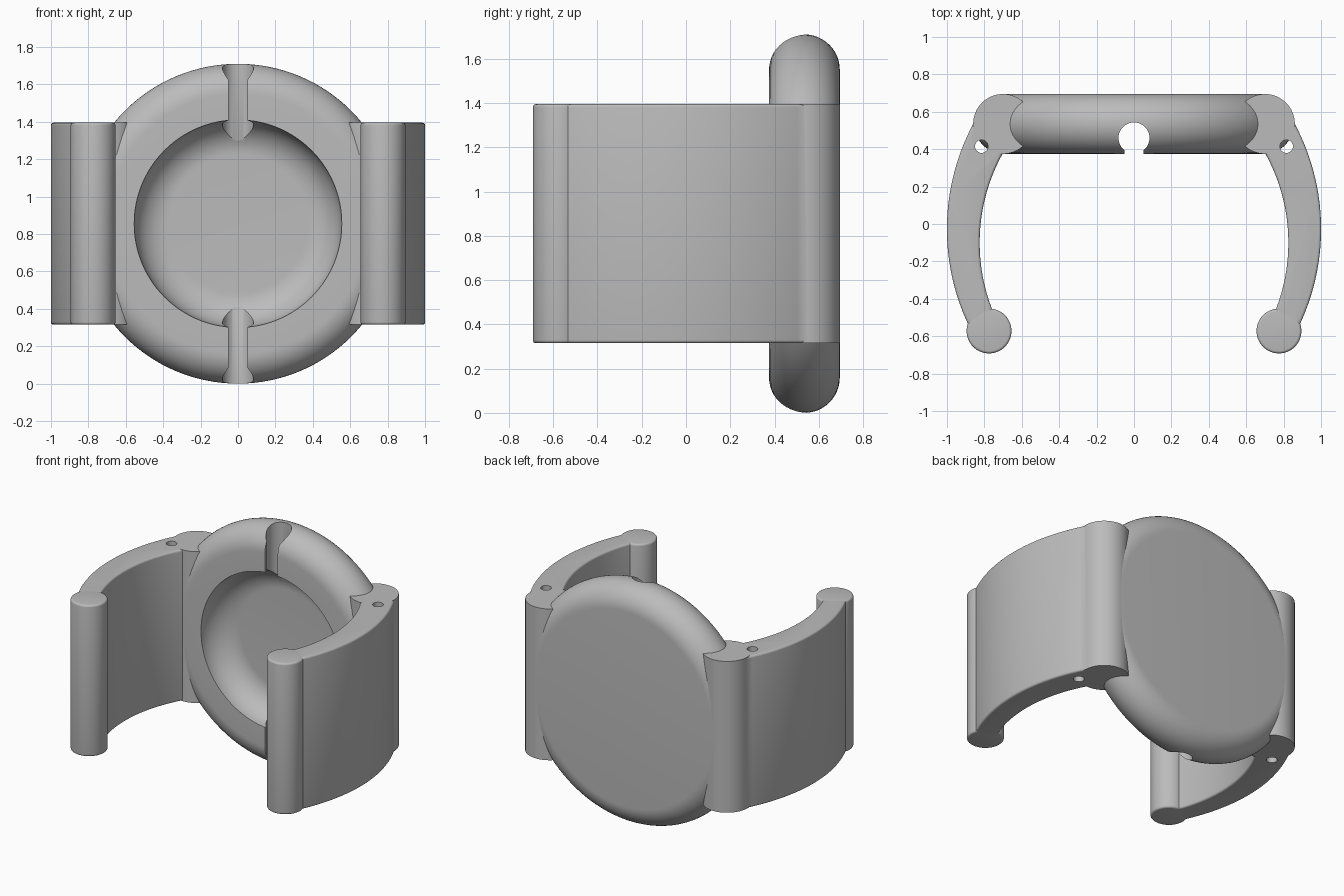
import bpy, bmesh, math
from mathutils import Vector

cube = bpy.data.objects.get("Cube")
if cube:
    bpy.data.objects.remove(cube, do_unlink=True)

grey = bpy.data.materials.new("plain grey")
grey.use_nodes = True
grey.diffuse_color = (0.5, 0.5, 0.5, 1)
grey.node_tree.nodes["Principled BSDF"].inputs["Base Color"].default_value = (0.5, 0.5, 0.5, 1)

MID = 0.855            # height of the disc centre
LOW, HIGH = 0.315, 1.395


def add_object(name, bm):
    bmesh.ops.recalc_face_normals(bm, faces=bm.faces)
    mesh = bpy.data.meshes.new(name)
    bm.to_mesh(mesh)
    bm.free()
    mesh.materials.append(grey)
    obj = bpy.data.objects.new(name, mesh)
    bpy.context.collection.objects.link(obj)
    return obj


def prism(name, outline, low, high, bevel=0.0):
    """Upright extrusion of an x, y outline with optionally rounded rims."""
    bm = bmesh.new()
    base = bm.faces.new([bm.verts.new((x, y, low)) for x, y in outline])
    side = bmesh.ops.extrude_face_region(bm, geom=[base], use_keep_orig=True)["geom"]
    top = [v for v in side if isinstance(v, bmesh.types.BMVert)]
    bmesh.ops.translate(bm, verts=top, vec=(0, 0, high - low))
    bmesh.ops.recalc_face_normals(bm, faces=bm.faces)
    if bevel:
        rims = [e for e in bm.edges if abs(e.verts[0].co.z - e.verts[1].co.z) < 1e-5]
        bmesh.ops.bevel(bm, geom=rims, offset=bevel, segments=4, profile=0.5, affect='EDGES')
    return add_object(name, bm)


def circle(x, y, r, n=64):
    return [(x + r * math.cos(2 * math.pi * i / n), y + r * math.sin(2 * math.pi * i / n))
            for i in range(n)]


def arc(a, b, c, n=32):
    """Points on the circle through a, b and c, from a to c."""
    a, b, c = Vector(a), Vector(b), Vector(c)
    u, v = b - a, c - a
    d = 2 * (u.x * v.y - u.y * v.x)
    mid = a + Vector((v.y * u.length_squared - u.y * v.length_squared,
                      u.x * v.length_squared - v.x * u.length_squared)) / d
    r = (a - mid).length
    t0 = math.atan2(a.y - mid.y, a.x - mid.x)
    t1 = math.atan2(c.y - mid.y, c.x - mid.x)
    return [(mid.x + r * math.cos(t0 + (t1 - t0) * i / n),
             mid.y + r * math.sin(t0 + (t1 - t0) * i / n)) for i in range(n + 1)]


def combine(obj, tool, operation):
    mod = obj.modifiers.new("combine", 'BOOLEAN')
    mod.operation, mod.solver, mod.object = operation, 'EXACT', tool
    bpy.context.view_layer.objects.active = obj
    bpy.ops.object.modifier_apply(modifier=mod.name)
    bpy.data.objects.remove(tool, do_unlink=True)


def smooth(obj):
    bpy.ops.object.select_all(action='DESELECT')
    obj.select_set(True)
    bpy.context.view_layer.objects.active = obj
    bpy.ops.object.shade_smooth_by_angle(angle=math.radians(30))


# Round body: lathe a rounded rim and a hollow with a curved wall
profile = [(0, 0.695)]
for i in range(25):
    t = math.pi / 2 - math.pi * i / 24
    profile.append((0.695 + 0.16 * math.cos(t), 0.535 + 0.16 * math.sin(t)))
for i in range(17):
    t = math.pi / 2 * i / 16
    profile.append((0.37 + 0.185 * math.cos(t), 0.375 + 0.185 * math.sin(t)))
profile.append((0, 0.56))
bm = bmesh.new()
verts = [bm.verts.new((r, y, MID)) for r, y in profile]
edges = [bm.edges.new(pair) for pair in zip(verts, verts[1:])]
bmesh.ops.spin(bm, geom=verts + edges, cent=(0, 0, MID), axis=(0, 1, 0),
               angle=2 * math.pi, steps=128)
bmesh.ops.remove_doubles(bm, verts=bm.verts, dist=1e-5)
body = add_object("round_body", bm)

# Keyhole channel down the middle of the front
slot = [(-0.05, 0.3), (0.05, 0.3), (0.05, 0.44), (-0.05, 0.44)]
combine(body, prism("slot_cutter", slot, -0.1, 1.8), 'DIFFERENCE')
combine(body, prism("bore_cutter", circle(0, 0.46, 0.083, 48), -0.1, 1.8), 'DIFFERENCE')
smooth(body)

# Curved arms with a round hinge block, a rounded tip and a pin hole
outer = arc((0.86, 0.535), (1.0, 0.0), (0.885, -0.54))
inner = arc((0.757, -0.46), (0.825, -0.08), (0.70, 0.38))
for side, name in ((1, "left_arm"), (-1, "right_arm")):
    def flip(points):
        return [(side * x, y) for x, y in points]
    arm = prism(name, flip(outer + inner), LOW, HIGH, 0.014)
    tip = prism("arm_tip", flip(circle(0.775, -0.572, 0.12)), LOW, HIGH, 0.014)
    block = prism("arm_block", flip(circle(0.70, 0.535, 0.16)), LOW, HIGH)
    hole = prism("pin_cutter", flip(circle(0.815, 0.415, 0.035, 24)), 0, 1.8)
    combine(arm, tip, 'UNION')
    combine(arm, block, 'UNION')
    combine(arm, hole, 'DIFFERENCE')
    smooth(arm)
